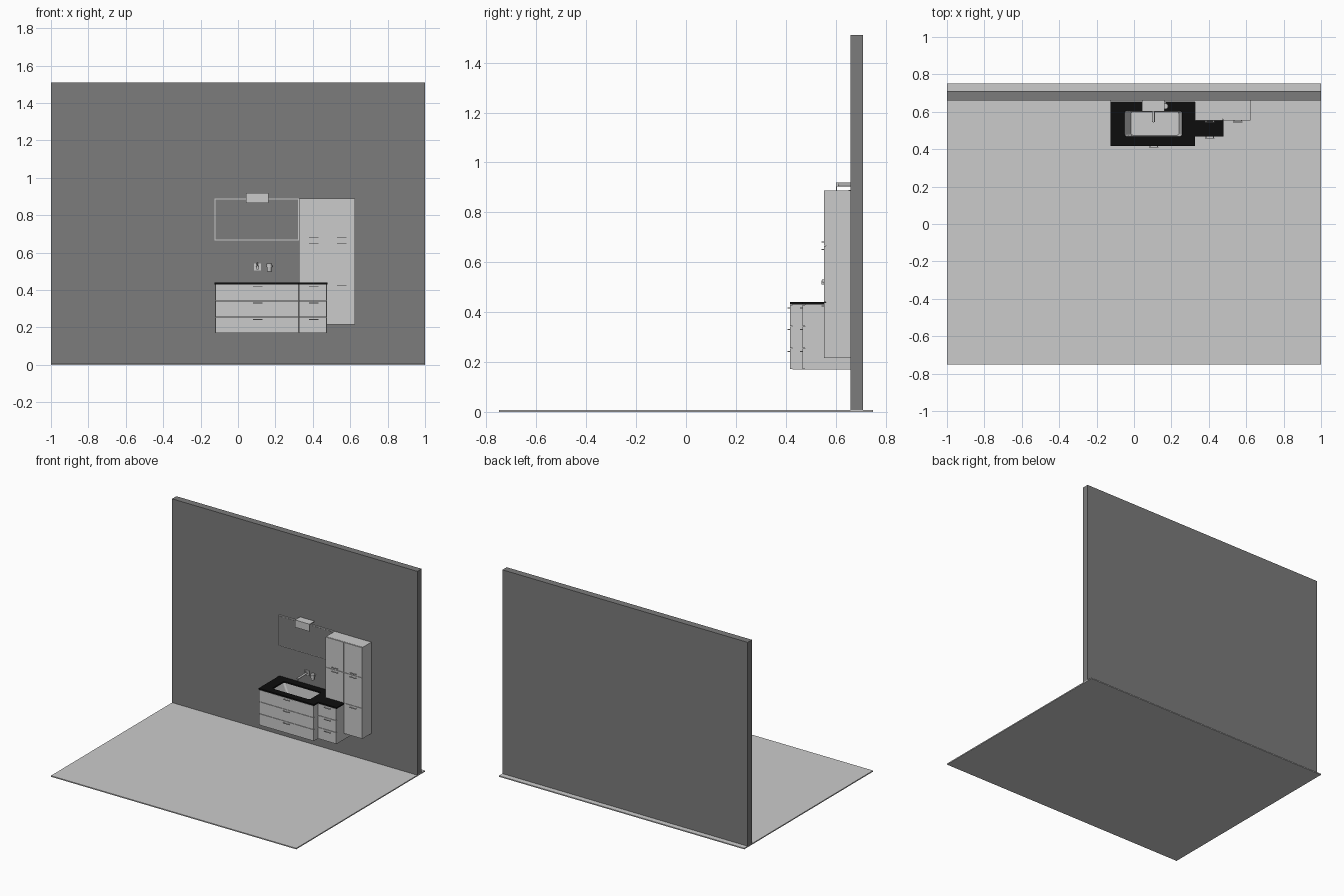
import bpy, bmesh, math
from mathutils import Vector, Matrix

if "Cube" in bpy.data.objects:
    bpy.data.objects.remove(bpy.data.objects["Cube"])


def material(name, rgb):
    m = bpy.data.materials.new(name)
    m.use_nodes = True
    m.diffuse_color = (*rgb, 1)
    m.node_tree.nodes["Principled BSDF"].inputs["Base Color"].default_value = (*rgb, 1)
    return m


LIGHT = material("light grey", (0.6,) * 3)
WALL = material("dark grey", (0.2,) * 3)
BLACK = material("black stone", (0.004,) * 3)


def finish(name, bm, mat):
    bmesh.ops.recalc_face_normals(bm, faces=bm.faces)
    mesh = bpy.data.meshes.new(name)
    bm.to_mesh(mesh)
    bm.free()
    ob = bpy.data.objects.new(name, mesh)
    bpy.context.collection.objects.link(ob)
    if mat:
        mesh.materials.append(mat)
    return ob


def box(name, x, y, z, mat):
    """Box given by its (low, high) range on each axis."""
    lo, hi = Vector((x[0], y[0], z[0])), Vector((x[1], y[1], z[1]))
    bm = bmesh.new()
    bmesh.ops.create_cube(bm, size=1, matrix=Matrix.Translation((lo + hi) / 2)
                          @ Matrix.Diagonal((*(hi - lo), 1)))
    return finish(name, bm, mat)


def rod(name, a, b, r1, mat, r2=None, sides=16):
    """Round bar or cone from point a to point b."""
    a, b = Vector(a), Vector(b)
    turn = (b - a).to_track_quat("Z", "Y").to_matrix().to_4x4()
    bm = bmesh.new()
    bmesh.ops.create_cone(bm, cap_ends=True, segments=sides, radius1=r1,
                          radius2=r1 if r2 is None else r2, depth=(b - a).length,
                          matrix=Matrix.Translation((a + b) / 2) @ turn)
    for f in bm.faces:
        f.smooth = len(f.verts) == 4
    return finish(name, bm, mat)


def handle(name, x, y, z):
    """Flat pull standing on two short posts in front of a panel at depth y."""
    box(name, (x - 0.025, x + 0.025), (y - 0.01, y - 0.006), (z - 0.002, z + 0.002), LIGHT)
    for side in (-1, 1):
        px = x + side * 0.02
        box(name + "_post", (px - 0.002, px + 0.002), (y - 0.007, y), (z - 0.002, z + 0.002), LIGHT)


def panel(name, x, y, z, gap=0.0012):
    """Drawer or door front with a thin reveal all round."""
    box(name, (x[0] + gap, x[1] - gap), (y, y + 0.012), (z[0] + gap, z[1] - gap), LIGHT)


# Room
box("floor", (-1, 1), (-0.75, 0.75), (0, 0.008), LIGHT)
box("wall", (-1, 1), (0.66, 0.71), (0.004, 1.51), WALL)

# Basin cutter: rounded rectangles lofted downwards
def rounded_loop(bm, x, y, z, r):
    verts = []
    for i, (cx, cy) in enumerate(((x[1] - r, y[1] - r), (x[0] + r, y[1] - r),
                                  (x[0] + r, y[0] + r), (x[1] - r, y[0] + r))):
        for k in range(5):
            a = math.pi / 2 * (i + k / 4)
            verts.append(bm.verts.new((cx + r * math.cos(a), cy + r * math.sin(a), z)))
    return verts


bm = bmesh.new()
loops = [rounded_loop(bm, (-0.05, 0.256), (0.468, 0.606), 0.46, 0.012),
         rounded_loop(bm, (-0.05, 0.256), (0.468, 0.606), 0.428, 0.012),
         rounded_loop(bm, (-0.016, 0.24), (0.474, 0.6), 0.36, 0.012)]
for a, b in zip(loops, loops[1:]):
    for i in range(len(a)):
        j = (i + 1) % len(a)
        bm.faces.new((a[i], a[j], b[j], b[i]))
bm.faces.new(loops[0])
bm.faces.new(loops[-1])
cutter = finish("basin_cutter", bm, None)
cutter.hide_render = True
cutter.hide_viewport = True
cutter.display_type = "WIRE"

# Vanity with basin and drawers
vanity = box("vanity_body", (-0.122, 0.324), (0.427, 0.66), (0.17, 0.43), LIGHT)
counter = box("vanity_counter", (-0.125, 0.326), (0.418, 0.66), (0.43, 0.44), BLACK)
for ob in (vanity, counter):
    cut = ob.modifiers.new("basin", "BOOLEAN")
    cut.operation = "DIFFERENCE"
    cut.solver = "EXACT"
    cut.object = cutter

# Side drawer unit
box("side_unit_body", (0.326, 0.475), (0.477, 0.66), (0.17, 0.43), LIGHT)
box("side_unit_counter", (0.326, 0.478), (0.467, 0.556), (0.43, 0.44), BLACK)

levels = (0.17, 0.255, 0.343, 0.43)
for lo, hi in zip(levels, levels[1:]):
    panel("vanity_drawer", (-0.122, 0.324), 0.418, (lo, hi))
    handle("vanity_handle", 0.105, 0.418, hi - 0.013)
    panel("side_drawer", (0.326, 0.475), 0.467, (lo, hi))
    handle("side_handle", 0.405, 0.467, hi - 0.013)

# Tall cabinet with paired doors
box("tall_cabinet_body", (0.326, 0.625), (0.562, 0.66), (0.215, 0.888), LIGHT)
levels = (0.215, 0.44, 0.665, 0.888)
for i, (lo, hi) in enumerate(zip(levels, levels[1:])):
    for x in ((0.326, 0.475), (0.475, 0.625)):
        panel("tall_door", x, 0.554, (lo, hi))
        if i or x[0] > 0.4:
            handle("tall_handle", sum(x) / 2 + 0.005, 0.554, lo + 0.015 if i == 2 else hi - 0.015)

# Mirror
box("mirror_frame", (-0.125, 0.325), (0.652, 0.66), (0.665, 0.89), LIGHT)
box("mirror_glass", (-0.12, 0.32), (0.651, 0.653), (0.67, 0.885), WALL)

# Mirror lamp: bent shade on a bar
box("lamp_shade_top", (0.043, 0.163), (0.603, 0.66), (0.915, 0.919), LIGHT)
box("lamp_shade_front", (0.043, 0.163), (0.601, 0.605), (0.865, 0.919), LIGHT)
rod("lamp_bar", (0.045, 0.608, 0.91), (0.161, 0.608, 0.91), 0.006, LIGHT)
rod("lamp_arm", (0.103, 0.608, 0.908), (0.103, 0.66, 0.908), 0.004, LIGHT)

# Wall tap
box("tap_plate", (0.085, 0.122), (0.652, 0.66), (0.505, 0.542), LIGHT)
rod("tap_spout", (0.104, 0.655, 0.525), (0.104, 0.545, 0.523), 0.007, LIGHT)
rod("tap_nozzle", (0.104, 0.549, 0.526), (0.104, 0.549, 0.51), 0.006, LIGHT)
rod("tap_lever", (0.104, 0.648, 0.525), (0.104, 0.635, 0.545), 0.004, LIGHT)

# Tumbler in a wall holder
rod("tumbler", (0.167, 0.63, 0.5), (0.167, 0.63, 0.542), 0.011, LIGHT, 0.015)
rod("tumbler_ring", (0.167, 0.63, 0.522), (0.167, 0.63, 0.53), 0.0165, LIGHT)
rod("tumbler_bracket", (0.167, 0.64, 0.526), (0.167, 0.66, 0.526), 0.005, LIGHT)
